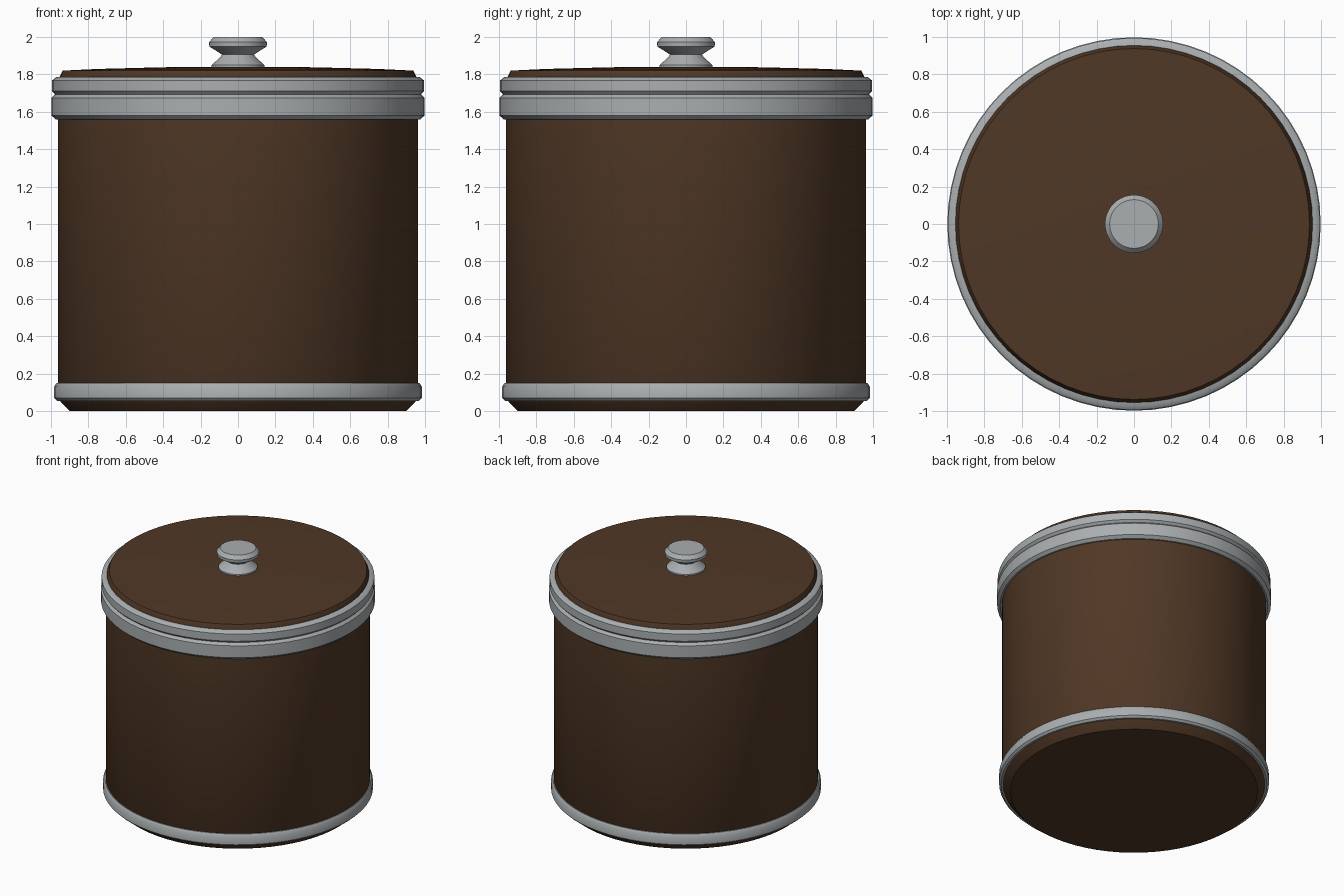
import bpy, bmesh, math

if "Cube" in bpy.data.objects:
    bpy.data.objects.remove(bpy.data.objects["Cube"])

SEGMENTS = 64


def material(name, color):
    m = bpy.data.materials.new(name)
    m.diffuse_color = (*color, 1.0)
    m.use_nodes = True
    m.node_tree.nodes["Principled BSDF"].inputs["Base Color"].default_value = m.diffuse_color
    return m


wood = material("dark_brown", (0.080, 0.039, 0.019))
metal = material("brushed_grey", (0.40, 0.425, 0.435))


def lathe(name, profile, mat, closed=False):
    """Spin a (radius, z) outline around z; closed makes a ring section."""
    bm = bmesh.new()
    verts = [bm.verts.new((r, 0, z)) for r, z in profile]
    pairs = list(zip(verts, verts[1:]))
    if closed:
        pairs.append((verts[-1], verts[0]))
    edges = [bm.edges.new(p) for p in pairs]
    bmesh.ops.spin(bm, geom=verts + edges, cent=(0, 0, 0), axis=(0, 0, 1),
                   angle=math.tau, steps=SEGMENTS, use_duplicate=False)
    bmesh.ops.remove_doubles(bm, verts=bm.verts, dist=0.0005)
    bmesh.ops.recalc_face_normals(bm, faces=bm.faces)
    mesh = bpy.data.meshes.new(name)
    bm.to_mesh(mesh)
    bm.free()
    mesh.materials.append(mat)
    obj = bpy.data.objects.new(name, mesh)
    bpy.context.collection.objects.link(obj)
    bpy.ops.object.select_all(action='DESELECT')
    obj.select_set(True)
    bpy.context.view_layer.objects.active = obj
    bpy.ops.object.shade_smooth_by_angle(angle=math.radians(40))
    return obj


# Wooden canister with chamfered foot
lathe("body", [(0, 0), (0.90, 0), (0.945, 0.045), (0.963, 0.07),
               (0.963, 1.68), (0, 1.68)], wood)

# Metal bands around the foot and the rim
lathe("foot_band", [(0.94, 0.055), (0.968, 0.055), (0.983, 0.07),
                    (0.983, 0.13), (0.970, 0.15), (0.94, 0.15)], metal, True)
lathe("rim_band", [(0.94, 1.56), (0.975, 1.56), (0.998, 1.58),
                   (0.998, 1.675), (0.978, 1.693), (0.94, 1.693)], metal, True)

# Lid: metal edge and slightly domed wooden top
lathe("lid_band", [(0.92, 1.693), (0.978, 1.693), (0.994, 1.71),
                   (0.994, 1.768), (0.972, 1.785), (0.92, 1.785)], metal, True)
lathe("lid_top", [(0, 1.70), (0.955, 1.70), (0.955, 1.785), (0.938, 1.82),
                  (0.75, 1.829), (0.40, 1.838), (0, 1.84)], wood)

# Metal knob with pinched neck
lathe("lid_knob", [(0, 1.83), (0.142, 1.83), (0.142, 1.85), (0.105, 1.882),
                   (0.085, 1.905), (0.110, 1.922), (0.153, 1.948),
                   (0.155, 1.972), (0.130, 2.0), (0, 2.0)], metal)
